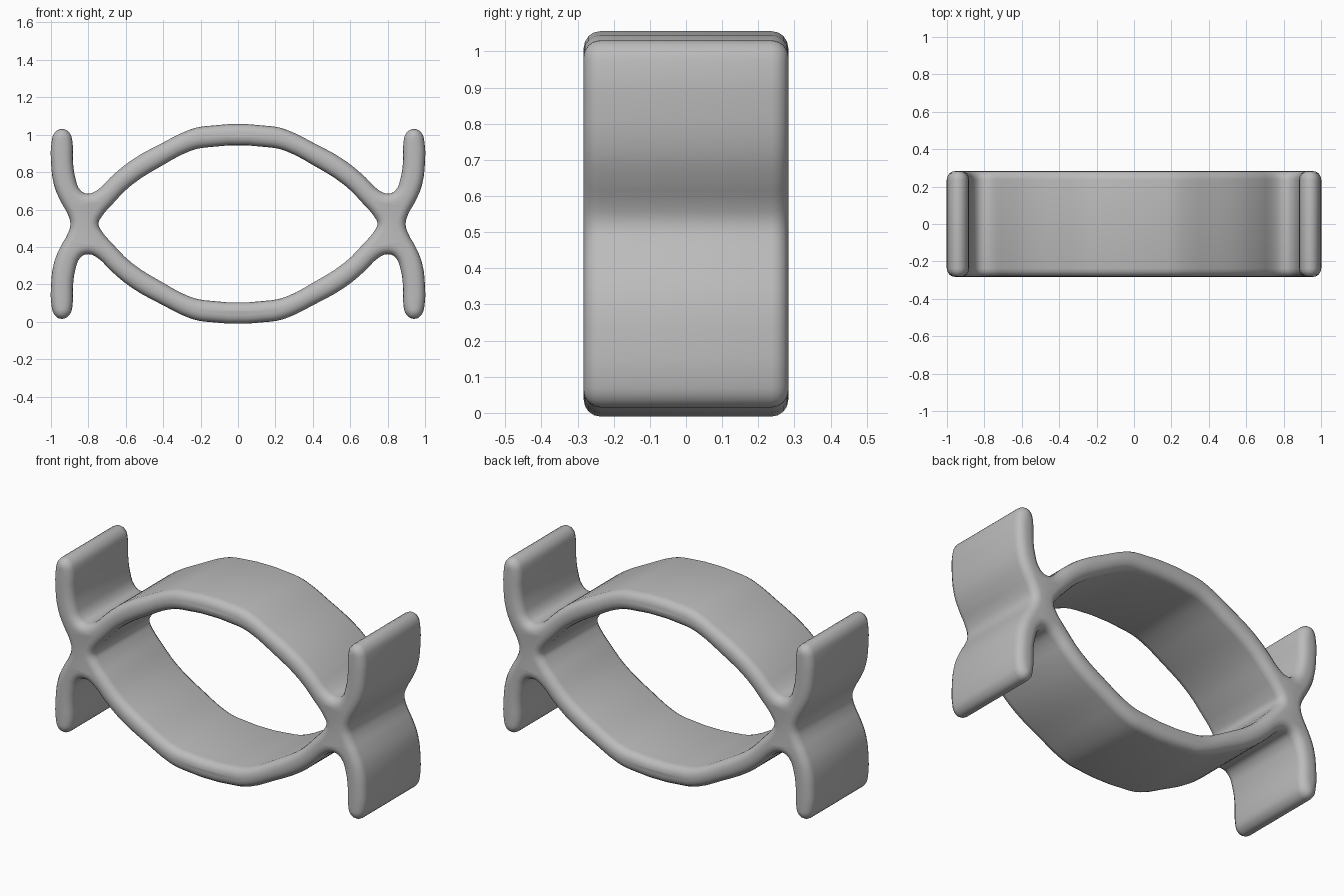
import bpy
import bmesh
import math

cube = bpy.data.objects.get("Cube")
if cube:
    bpy.data.objects.remove(cube, do_unlink=True)

MID = 0.523          # height of the horizontal symmetry plane
HALF_DEPTH = 0.283
ROUND = 0.046        # rounding of the front and back rims

# Upper right quarter of each outline, as x and height above the middle
OUTER = [(0.18, .522), (0.26, .503), (0.40, .435), (0.57, .340), (0.68, .250),
         (0.75, .182), (0.80, .162), (0.84, .177), (0.87, .247), (0.882, .33),
         (0.886, .445), (0.902, .488), (0.942, .508), (0.980, .488), (0.997, .435),
         (1.0, .34), (0.983, .205), (0.945, .115), (0.91, .052), (0.896, 0)]
INNER = [(0.18, .408), (0.26, .388), (0.40, .315), (0.57, .207), (0.67, .107),
         (0.73, .037), (0.746, 0)]


def full_loop(quarter):
    """Mirror a quarter outline down, then across."""
    right = quarter + [(x, -z) for x, z in reversed(quarter[:-1])]
    return right + [(-x, z) for x, z in reversed(right)]


def add_loop(curve, points):
    spline = curve.splines.new("BEZIER")
    spline.bezier_points.add(len(points) - 1)
    for bp, (x, z) in zip(spline.bezier_points, points):
        bp.co = (x, z + MID, 0)
        bp.handle_left_type = bp.handle_right_type = "AUTO"
    spline.use_cyclic_u = True
    spline.resolution_u = 3


# Band with flared end fins, as one rounded extrusion
curve = bpy.data.curves.new("band_profile", "CURVE")
curve.dimensions = "2D"
curve.fill_mode = "BOTH"
curve.extrude = HALF_DEPTH - ROUND
curve.bevel_depth = ROUND
curve.bevel_resolution = 3
curve.offset = -ROUND
add_loop(curve, full_loop(OUTER))
add_loop(curve, full_loop(INNER)[::-1])

band = bpy.data.objects.new("finned_oval_band", curve)
bpy.context.collection.objects.link(band)
band.rotation_euler.x = math.pi / 2
bpy.ops.object.select_all(action="DESELECT")
band.select_set(True)
bpy.context.view_layer.objects.active = band
bpy.ops.object.convert(target="MESH")
band = bpy.context.object
bpy.ops.object.transform_apply(rotation=True)

# Weld the caps to the rims
bm = bmesh.new()
bm.from_mesh(band.data)
bmesh.ops.remove_doubles(bm, verts=bm.verts, dist=0.0005)
bmesh.ops.recalc_face_normals(bm, faces=bm.faces)
bm.to_mesh(band.data)
bm.free()

# Plain grey finish
grey = bpy.data.materials.new("plain_grey")
grey.use_nodes = True
color = (0.5, 0.5, 0.5, 1)
grey.diffuse_color = color
grey.node_tree.nodes["Principled BSDF"].inputs["Base Color"].default_value = color
band.data.materials.clear()
band.data.materials.append(grey)
bpy.ops.object.shade_smooth_by_angle(angle=math.radians(50))
